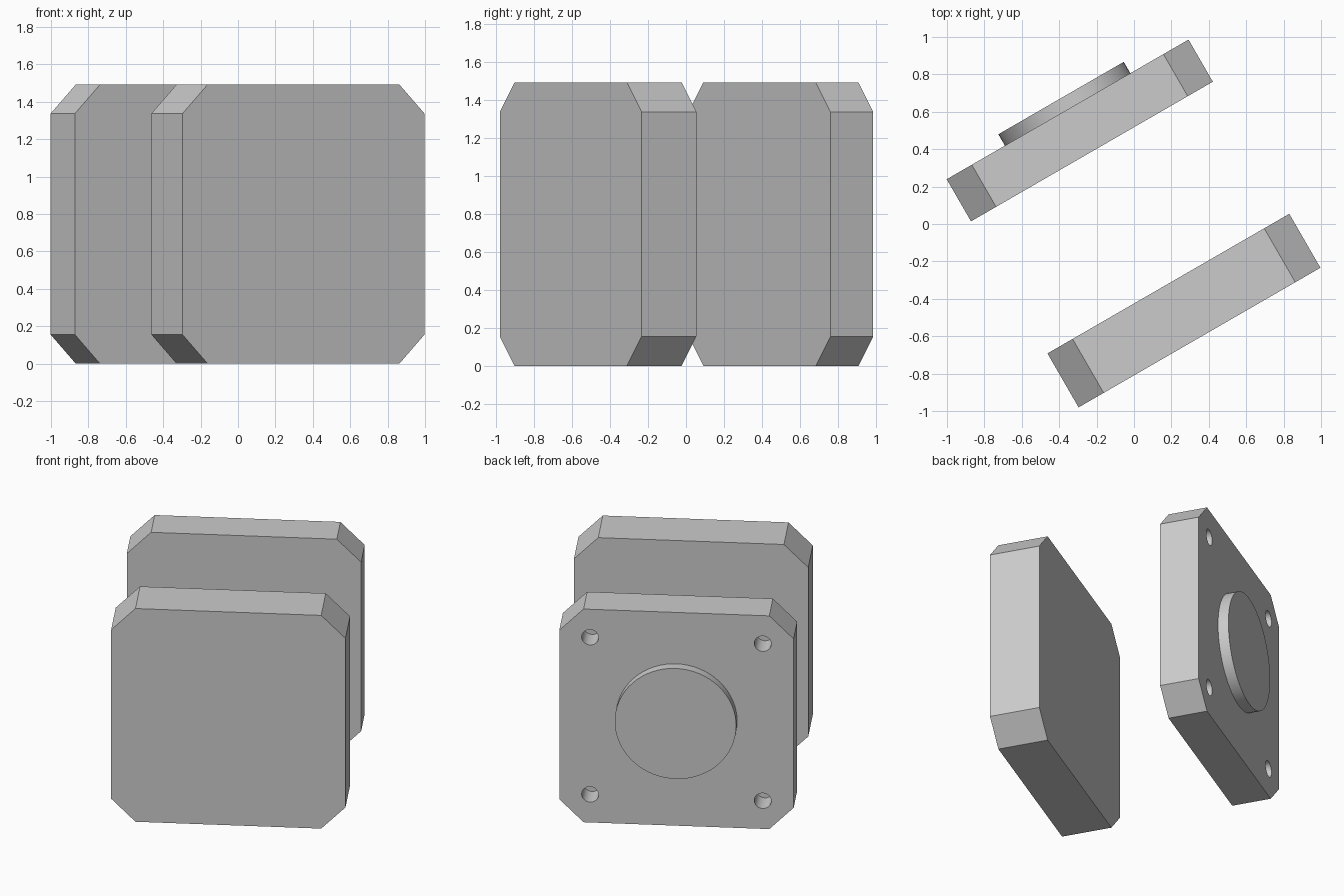
import bpy
import bmesh
from math import radians, pi
from mathutils import Matrix, Vector

if "Cube" in bpy.data.objects:
    bpy.data.objects.remove(bpy.data.objects["Cube"], do_unlink=True)

SIZE = 1.493        # plate width and height
CHAMFER = 0.155     # corner cut
MID = SIZE / 2
TURN = radians(30)

grey = bpy.data.materials.new("plain grey")
grey.use_nodes = True
grey.diffuse_color = (0.6, 0.6, 0.6, 1)
grey.node_tree.nodes["Principled BSDF"].inputs["Base Color"].default_value = (0.6, 0.6, 0.6, 1)


def add_object(name, bm, x, y):
    """Turn a bmesh into an object standing at the plate angle."""
    bmesh.ops.recalc_face_normals(bm, faces=bm.faces)
    mesh = bpy.data.meshes.new(name)
    bm.to_mesh(mesh)
    bm.free()
    mesh.materials.append(grey)
    obj = bpy.data.objects.new(name, mesh)
    bpy.context.collection.objects.link(obj)
    obj.matrix_world = Matrix.Translation((x, y, MID)) @ Matrix.Rotation(TURN, 4, "Z")
    return obj


def make_plate(name, x, y, thickness):
    """Square plate with four cut corners."""
    a, b = MID, MID - CHAMFER
    outline = [(a, b), (b, a), (-b, a), (-a, b), (-a, -b), (-b, -a), (b, -a), (a, -b)]
    bm = bmesh.new()
    face = bm.faces.new([bm.verts.new((u, -thickness / 2, v)) for u, v in outline])
    grown = bmesh.ops.extrude_face_region(bm, geom=[face])["geom"]
    verts = [g for g in grown if isinstance(g, bmesh.types.BMVert)]
    bmesh.ops.translate(bm, verts=verts, vec=(0, thickness, 0))
    return add_object(name, bm, x, y)


def add_rod(bm, radius, y0, y1, u=0, v=0, sides=64):
    """Cylinder along the plate normal from y0 to y1."""
    place = Matrix.Translation(Vector((u, (y0 + y1) / 2, v))) @ Matrix.Rotation(pi / 2, 4, "X")
    bmesh.ops.create_cone(bm, cap_ends=True, segments=sides, radius1=radius,
                          radius2=radius, depth=y1 - y0, matrix=place)


def smooth(obj):
    bpy.ops.object.select_all(action="DESELECT")
    obj.select_set(True)
    bpy.context.view_layer.objects.active = obj
    bpy.ops.object.shade_smooth_by_angle(angle=radians(30))


# Plain thick front plate
make_plate("front_plate", 0.267, -0.463, 0.333)

# Thinner rear plate
REAR = (-0.29, 0.5)
THICK = 0.26
rear = make_plate("rear_plate", *REAR, THICK)

# Four blind bolt holes in its back face
bm = bmesh.new()
for su in (-1, 1):
    for sv in (-1, 1):
        add_rod(bm, 0.054, THICK / 2 - 0.16, THICK / 2 + 0.1, su * 0.55, sv * 0.55, 32)
cutter = add_object("bolt_hole_cutter", bm, *REAR)
cutter.hide_render = True
cut = rear.modifiers.new("bolt_holes", "BOOLEAN")
cut.object = cutter
cut.solver = "EXACT"
bpy.context.view_layer.update()
bpy.context.view_layer.objects.active = rear
bpy.ops.object.modifier_apply(modifier=cut.name)
bpy.data.objects.remove(cutter, do_unlink=True)
smooth(rear)

# Round boss on the back face
bm = bmesh.new()
add_rod(bm, 0.387, THICK / 2 - 0.01, THICK / 2 + 0.07)
smooth(add_object("round_boss", bm, *REAR))
